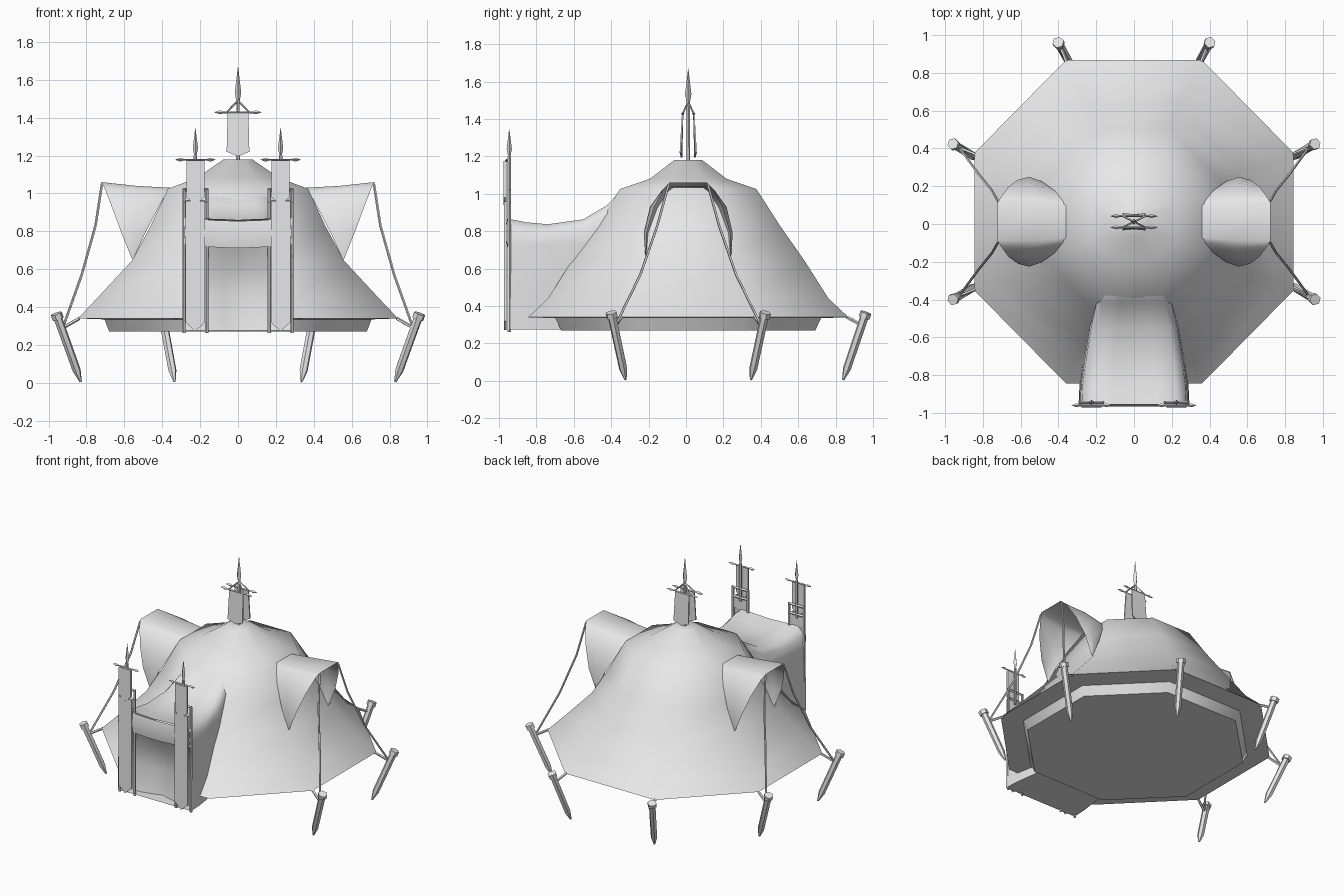
import bpy, bmesh, math
from mathutils import Vector

if "Cube" in bpy.data.objects:
    bpy.data.objects.remove(bpy.data.objects["Cube"])

canvas = bpy.data.materials.new("canvas grey")
canvas.diffuse_color = (0.8, 0.8, 0.8, 1)
canvas.use_nodes = True
canvas.node_tree.nodes["Principled BSDF"].inputs["Base Color"].default_value = canvas.diffuse_color
CY = 0.012  # tent centre in y


def make(name, verts, faces, angle=50, fix=True):
    me = bpy.data.meshes.new(name)
    me.from_pydata([tuple(v) for v in verts], [], faces)
    if fix:
        bm = bmesh.new()
        bm.from_mesh(me)
        bmesh.ops.remove_doubles(bm, verts=bm.verts, dist=1e-5)
        bmesh.ops.recalc_face_normals(bm, faces=bm.faces)
        bm.to_mesh(me)
        bm.free()
    me.materials.append(canvas)
    me.shade_smooth()
    me.set_sharp_from_angle(angle=math.radians(angle))
    ob = bpy.data.objects.new(name, me)
    bpy.context.collection.objects.link(ob)
    return ob


def loft(name, rows, closed=False, caps=False, angle=50, fix=True):
    """Skin a list of equally long point rows."""
    n = len(rows[0])
    verts = [p for r in rows for p in r]
    faces = []
    for i in range(len(rows) - 1):
        for j in range(n if closed else n - 1):
            k = (j + 1) % n
            faces.append((i*n + j, i*n + k, (i+1)*n + k, (i+1)*n + j))
    if caps:
        faces.append(tuple(range(n))[::-1])
        faces.append(tuple(range(len(verts) - n, len(verts))))
    return make(name, verts, faces, angle, fix)


def rod(name, path, radii, sides=6):
    """Tube through a path, one radius per point."""
    path = [Vector(p) for p in path]
    d = (path[-1] - path[0]).normalized()
    u = d.orthogonal().normalized()
    w = d.cross(u)
    rows = []
    for p, r in zip(path, radii):
        rows.append([p + r*(math.cos(a)*u + math.sin(a)*w)
                     for a in (2*math.pi*(i + .5)/sides for i in range(sides))])
    return loft(name, rows, True, True)


def plate(name, pts, y, t):
    """Flat board from an x-z outline."""
    return loft(name, [[(x, y - t/2, z) for x, z in pts],
                       [(x, y + t/2, z) for x, z in pts]], True, True, 30)


def octagon(ax, ay, z):
    k = 0.425
    return [(sx*ax, CY + sy*ay, z) for sx, sy in
            ((1, k), (k, 1), (-k, 1), (-1, k), (-1, -k), (-k, -1), (k, -1), (1, -k))]


# Tent body with overhanging skirt and base
loft("tent_body", [octagon(*r) for r in (
    (.68, .68, .27), (.705, .71, .335), (.845, .857, .34), (.75, .75, .44), (.56, .62, .645),
    (.46, .49, .83), (.37, .365, 1.025), (.22, .205, 1.08), (.075, .075, 1.18))],
    True, True, 55)

# Entrance tunnel: roof, walls and floor
tunnel = []
for y, w, top in ((-.955, .285, .872), (-.85, .28, .852), (-.74, .265, .842), (-.55, .235, .868),
                  (-.42, .205, .945), (-.36, .19, 1.01), (-.3, .17, 1.03)):
    half = [(1.03*w, .275), (1.02*w, .5), (w, .73), (.97*w, top - .05), (.8*w, top - .005),
            (.4*w, top - .006)]
    ring = half + [(0, top - .012)] + [(-x, z) for x, z in half[::-1]]
    tunnel.append([(x, y, z) for x, z in ring])
loft("entrance_tunnel", tunnel, True, angle=60)

# Sagging valance above the door
xs = [-.285 + .57*i/8 for i in range(9)]
loft("entrance_valance", [
    [(x, -.955, .855 + .2*x*x) for x in xs],
    [(x, -.967, .79) for x in xs],
    [(x, -.955, .712 + .25*x*x) for x in xs],
    [(x, -.94, .72 + .25*x*x) for x in xs]], fix=False)

# Door curtain with a centre fold
cols = (-.285, -.15, -.07, 0, .07, .15, .285)
loft("door_curtain", [
    [(x, y + (dy if abs(x) < .1 else 0) + (dy if x == 0 else 0), z) for x in cols]
    for y, dy, z in ((-.945, 0, .73), (-.89, .01, .6), (-.87, .015, .45), (-.9, .02, .275))],
    fix=False)


def spear(name, x, y, z0, z1, r):
    rod(name, [(x, y, z0), (x, y, z0 + .2*(z1 - z0)), (x, y, z0 + .4*(z1 - z0)), (x, y, z1)],
        [.4*r, .5*r, r, .05*r], 4)


def crossbar(name, x, y, z, half):
    rod(name, [(x - half, y, z), (x - .75*half, y, z), (x - .6*half, y, z),
               (x + .6*half, y, z), (x + .75*half, y, z), (x + half, y, z)],
        [.001, .01, .005, .005, .01, .001], 4)


# Gate posts and banners on both sides of the entrance
for s, side in ((-1, "left"), (1, "right")):
    c = .225*s
    for x in (c - .06, c + .06):
        rod("gate_post_" + side, [(x, -.945, .262), (x, -.945, 1.025)], [.009, .009])
    for z in (.955, 1.02):
        rod("gate_rail_" + side, [(c - .066, -.945, z), (c + .066, -.945, z)], [.009, .009], 4)
    rod("gate_pole_" + side, [(c, -.945, .93), (c, -.945, 1.2)], [.009, .009])
    plate("long_banner_" + side, [(c - .052, .96), (c - .052, .32), (c, .272), (c + .052, .32),
                                  (c + .052, .96)], -.966, .012)
    plate("upper_banner_" + side, [(c - .048, 1.175), (c - .048, .98), (c, .94), (c + .048, .98),
                                   (c + .048, 1.175)], -.968, .014)
    crossbar("gate_crossbar_" + side, c, -.96, 1.178, .105)
    spear("gate_spear_" + side, c, -.945, 1.17, 1.345, .014)

# Roof mast with a banner on each face
rod("mast", [(0, CY, 1.15), (0, CY, 1.5)], [.011, .009])
spear("mast_spear", 0, CY, 1.44, 1.67, .017)
for s, side in ((-1, "front"), (1, "back")):
    y = CY + s*.03
    crossbar("mast_crossbar_" + side, 0, y, 1.428, .125)
    b = [(-.055, 1.425), (-.06, 1.22), (0, 1.195), (.06, 1.22), (.055, 1.425)]
    bow = {1.425: 0, 1.22: .012, 1.195: .006}
    loft("mast_banner_" + side, [[(x, y + s*bow[z] + t, z) for x, z in b]
                                 for t in (-.004, .004)], True, True, 30)
    for x in (-.06, .06):
        rod("mast_strut_" + side, [(0, CY, 1.49), (x, y, 1.428)], [.005, .005], 4)

# Side awnings: hoods whose two arches meet in hanging points
outer = [(.56, .222, .655), (.615, .222, .79), (.665, .185, .925), (.705, .13, 1.03),
         (.722, .1, 1.06)]
inner = [(.555, .226, .65), (.49, .215, .79), (.42, .165, .925), (.375, .11, 1.01),
         (.36, .085, 1.03)]
mid = [(.558, .228, .652), (.555, .238, .79), (.55, .205, .93), (.545, .14, 1.02),
       (.54, .1, 1.04)]
for s, side in ((-1, "left"), (1, "right")):
    rows = []
    for arch in (inner, mid, outer):
        row = [(s*x, CY - y, z) for x, y, z in arch]
        row += [(s*x, CY + y, z) for x, y, z in arch[::-1]]
        rows.append(row)
    loft("side_awning_" + side, rows if s > 0 else rows[::-1], angle=60, fix=False)


# Pegs with heads and ropes
def peg(name, head, tip):
    a, b = Vector(head), Vector(tip)
    rod(name + "_peg", [a, a.lerp(b, .82), b], [.023, .022, .006])
    d = (a - b).normalized()
    rod(name + "_peg_head", [a - d*.008, a + d*.022], [.031, .031], 6)


def rope(name, pts, r=.007):
    rod(name, pts, [r]*len(pts), 5)


for s, side in ((-1, "left"), (1, "right")):
    for t, end in ((-1, "front"), (1, "back")):
        n = side + "_" + end
        peg(n, (s*.952, CY + t*.408, .345), (s*.83, CY + t*.335, .005))
        tie = (s*.925, CY + t*.392, .29)
        rope(n + "_awning_rope", [(s*.718, CY + t*.105, 1.05), (s*.752, CY + t*.165, .83),
                                  (s*.825, CY + t*.255, .57), tie])
        rope(n + "_skirt_rope", [(s*.838, CY + t*.357, .34), tie], .009)
    peg("rear_" + side, (s*.398, .955, .345), (s*.335, .84, .005))
    rope("rear_" + side + "_skirt_rope", [(s*.357, .86, .34), (s*.388, .935, .3)], .009)
